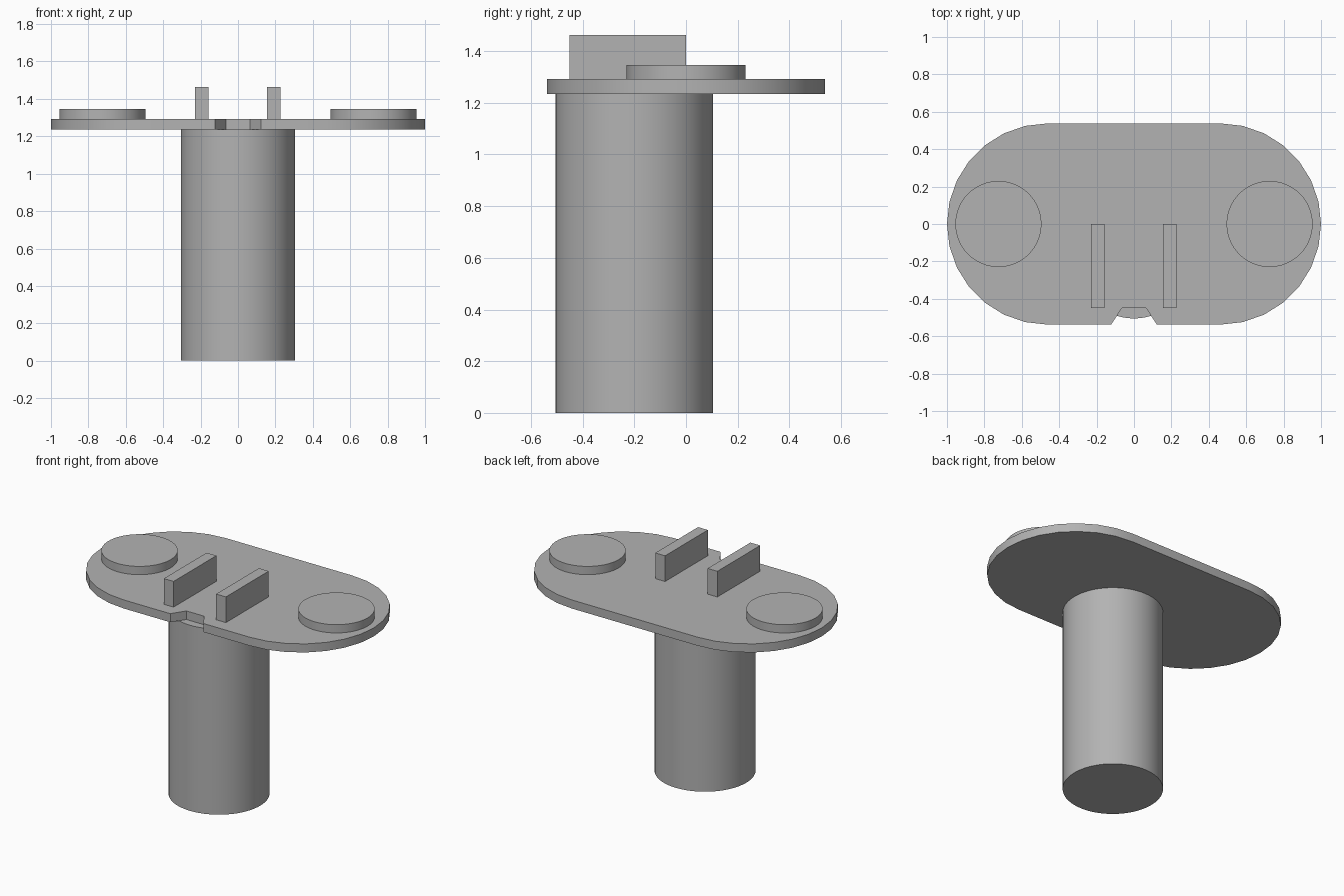
import bpy, bmesh, math

cube = bpy.data.objects.get("Cube")
if cube:
    bpy.data.objects.remove(cube, do_unlink=True)

# One plain grey for every part
GREY = (0.45, 0.45, 0.45, 1)
grey = bpy.data.materials.new("plain grey")
grey.use_nodes = True
grey.diffuse_color = GREY
grey.node_tree.nodes["Principled BSDF"].inputs["Base Color"].default_value = GREY


def extrude_outline(name, outline, z0, z1):
    """Make a solid from a counter-clockwise outline, raised from z0 to z1."""
    bm = bmesh.new()
    base = bm.faces.new([bm.verts.new((x, y, z0)) for x, y in outline])
    top = bmesh.ops.extrude_face_region(bm, geom=[base], use_keep_orig=True)
    for v in top["geom"]:
        if isinstance(v, bmesh.types.BMVert):
            v.co.z = z1
    bmesh.ops.recalc_face_normals(bm, faces=bm.faces)
    mesh = bpy.data.meshes.new(name)
    bm.to_mesh(mesh)
    bm.free()
    mesh.materials.append(grey)
    obj = bpy.data.objects.new(name, mesh)
    bpy.context.collection.objects.link(obj)
    bpy.ops.object.select_all(action="DESELECT")
    obj.select_set(True)
    bpy.context.view_layer.objects.active = obj
    bpy.ops.object.shade_smooth_by_angle(angle=math.radians(30))
    return obj


def arc(cx, cy, r, start, sweep, steps):
    """Points along an arc, both ends included."""
    angles = [math.radians(start + sweep * i / steps) for i in range(steps + 1)]
    return [(cx + r * math.cos(a), cy + r * math.sin(a)) for a in angles]


def circle(cx, cy, r, steps=64):
    return arc(cx, cy, r, 0, 360, steps)[:-1]


PLATE_BOTTOM, PLATE_TOP = 1.235, 1.292

# Post under the plate, set towards the front
extrude_outline("post", circle(0, -0.2, 0.305), 0, PLATE_BOTTOM)

# Rounded plate with a tapered notch in its front edge
end_radius = 0.538
end_x = 1 - end_radius
notch = [(-0.122, -end_radius), (-0.065, -0.45), (0.065, -0.45), (0.122, -end_radius)]
outline = (notch + arc(end_x, 0, end_radius, -90, 180, 14)
           + arc(-end_x, 0, end_radius, 90, 180, 14))
extrude_outline("plate", outline, PLATE_BOTTOM, PLATE_TOP)

# Raised discs and upright fins on both sides
for side, sign, fin_x in (("left", 1, 0.19), ("right", -1, -0.195)):
    extrude_outline(side + "_disc", circle(sign * 0.725, 0, 0.23), PLATE_TOP, 1.347)
    x0, x1 = fin_x - 0.036, fin_x + 0.036
    extrude_outline(side + "_fin", [(x0, -0.45), (x1, -0.45), (x1, 0), (x0, 0)],
                    PLATE_TOP, 1.463)
